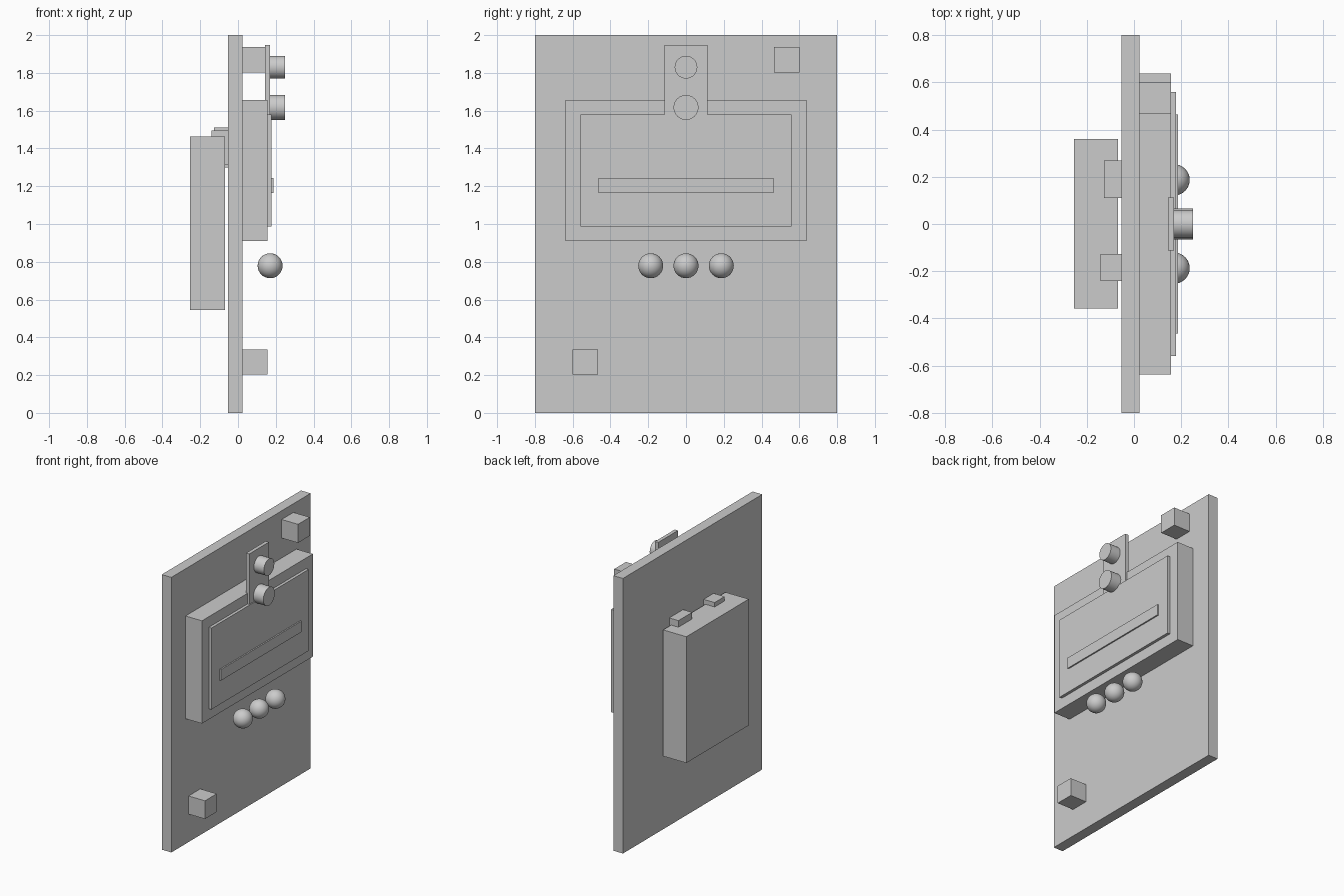
import bpy
import math

default = bpy.data.objects.get("Cube")
if default:
    bpy.data.objects.remove(default, do_unlink=True)

grey = bpy.data.materials.new("plain_grey")
grey.use_nodes = True
shade = (0.6, 0.6, 0.6, 1)
grey.diffuse_color = shade
grey.node_tree.nodes["Principled BSDF"].inputs["Base Color"].default_value = shade


def finish(name, smooth=False):
    obj = bpy.context.object
    obj.name = name
    obj.data.materials.clear()
    obj.data.materials.append(grey)
    if smooth:
        bpy.ops.object.shade_smooth_by_angle(angle=math.radians(40))
    return obj


def box(name, x, y, z):
    """Box from its (low, high) extents on each axis."""
    spans = (x, y, z)
    bpy.ops.mesh.primitive_cube_add(size=1, location=[(a + b) / 2 for a, b in spans])
    obj = finish(name)
    obj.scale = [b - a for a, b in spans]
    bpy.ops.object.transform_apply(location=False, rotation=False, scale=True)
    return obj


def knob(name, radius, z):
    """Short cylinder facing +x."""
    bpy.ops.mesh.primitive_cylinder_add(vertices=32, radius=radius, depth=0.085,
                                        location=(0.2075, 0, z),
                                        rotation=(0, math.pi / 2, 0))
    finish(name, smooth=True)


# Upright main board
board_back, board_front = -0.053, 0.024
box("main_board", (board_back, board_front), (-0.8, 0.8), (0, 2))

# Display housing, screen and raised strip
box("display_housing", (board_front, 0.156), (-0.637, 0.637), (0.91, 1.657))
box("screen", (0.15, 0.177), (-0.558, 0.558), (0.988, 1.58))
box("screen_strip", (0.17, 0.187), (-0.464, 0.464), (1.164, 1.244))

# Sensor plate with its two round sensors
box("sensor_plate", (0.144, 0.17), (-0.113, 0.113), (1.5, 1.947))
knob("upper_sensor", 0.06, 1.83)
knob("lower_sensor", 0.066, 1.617)

# Row of three ball buttons
for side, y in (("right", -0.187), ("middle", 0), ("left", 0.187)):
    bpy.ops.mesh.primitive_uv_sphere_add(segments=32, ring_count=16, radius=0.066,
                                         location=(0.17, y, 0.779))
    finish("ball_button_" + side, smooth=True)

# Corner blocks
box("upper_block", (board_front, 0.156), (0.467, 0.602), (1.802, 1.937))
box("lower_block", (board_front, 0.156), (-0.602, -0.467), (0.203, 0.335))

# Rear pack and the two clips that hold it
box("rear_pack", (-0.255, -0.068), (-0.357, 0.36), (0.544, 1.462))
box("wide_clip", (-0.127, board_back), (0.11, 0.268), (1.3, 1.51))
box("narrow_clip", (-0.141, board_back), (-0.242, -0.127), (1.312, 1.494))
